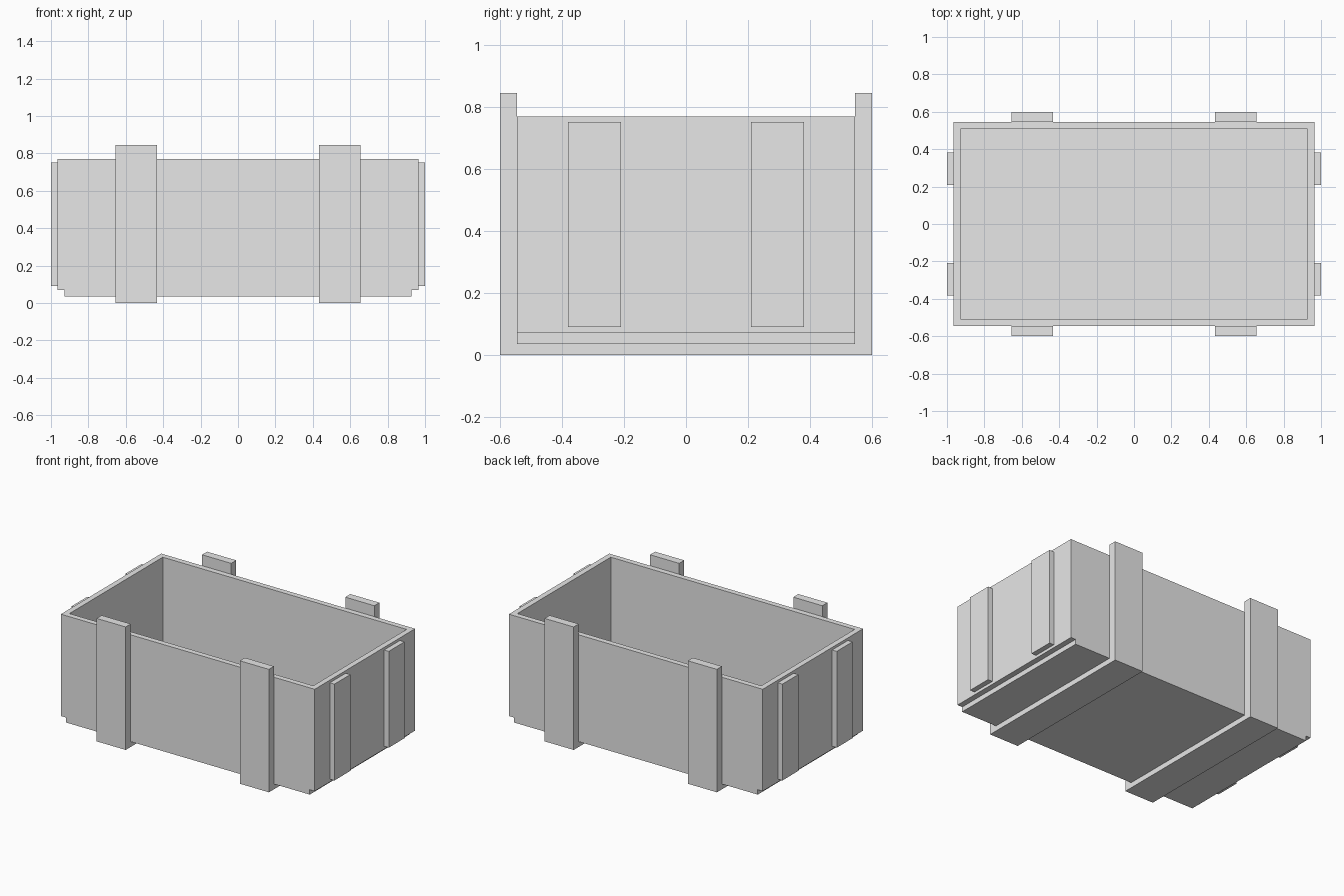
import bpy
import bmesh

cube = bpy.data.objects.get("Cube")
if cube:
    bpy.data.objects.remove(cube, do_unlink=True)

# Plain grey for the whole crate
grey = bpy.data.materials.new("plain_grey")
grey.use_nodes = True
colour = (0.8, 0.8, 0.8, 1)
grey.diffuse_color = colour
grey.node_tree.nodes["Principled BSDF"].inputs["Base Color"].default_value = colour


def finish(name, bm):
    bmesh.ops.recalc_face_normals(bm, faces=bm.faces)
    mesh = bpy.data.meshes.new(name)
    bm.to_mesh(mesh)
    bm.free()
    mesh.materials.append(grey)
    obj = bpy.data.objects.new(name, mesh)
    bpy.context.collection.objects.link(obj)
    return obj


def box_mesh(low, high):
    bm = bmesh.new()
    bmesh.ops.create_cube(bm, size=1)
    for v in bm.verts:
        v.co = [h if c > 0 else l for c, l, h in zip(v.co, low, high)]
    return bm


def prism_along_x(name, profile, x0, x1):
    bm = bmesh.new()
    face = bm.faces.new([bm.verts.new((x0, y, z)) for y, z in profile])
    out = bmesh.ops.extrude_face_region(bm, geom=[face])
    moved = [g for g in out["geom"] if isinstance(g, bmesh.types.BMVert)]
    bmesh.ops.translate(bm, verts=moved, vec=(x1 - x0, 0, 0))
    return finish(name, bm)


half_x, half_y, floor_z, rim_z = 0.965, 0.545, 0.07, 0.77
wall, runner = 0.038, 0.036

# Four walls: an open tube thickened inwards
bm = box_mesh((-half_x, -half_y, floor_z), (half_x, half_y, rim_z))
bm.normal_update()
caps = [f for f in bm.faces if abs(f.normal.z) > 0.5]
bmesh.ops.delete(bm, geom=caps, context='FACES_ONLY')
walls = finish("walls", bm)
thick = walls.modifiers.new("thickness", 'SOLIDIFY')
thick.thickness = wall
thick.offset = -1
thick.use_even_offset = True

# Floor board, set in from the ends
end = half_x - wall
finish("floor_board", box_mesh((-end, -half_y, runner), (end, half_y, floor_z)))

# U-shaped straps: two posts joined by a runner underneath
outer, top = 0.6, 0.845
half_profile = [(outer, 0), (outer, top), (half_y, top), (half_y, runner)]
profile = half_profile + [(-y, z) for y, z in reversed(half_profile)]
for side, sign in (("left", 1), ("right", -1)):
    prism_along_x("strap_" + side, profile, sign * 0.434, sign * 0.655)

    # Upright battens on each end wall
    for place, y in (("front", -0.295), ("back", 0.295)):
        x0, x1 = sorted((sign * half_x, sign * 1.0))
        finish("end_batten_" + side + "_" + place,
               box_mesh((x0, y - 0.086, 0.09), (x1, y + 0.086, 0.752)))
